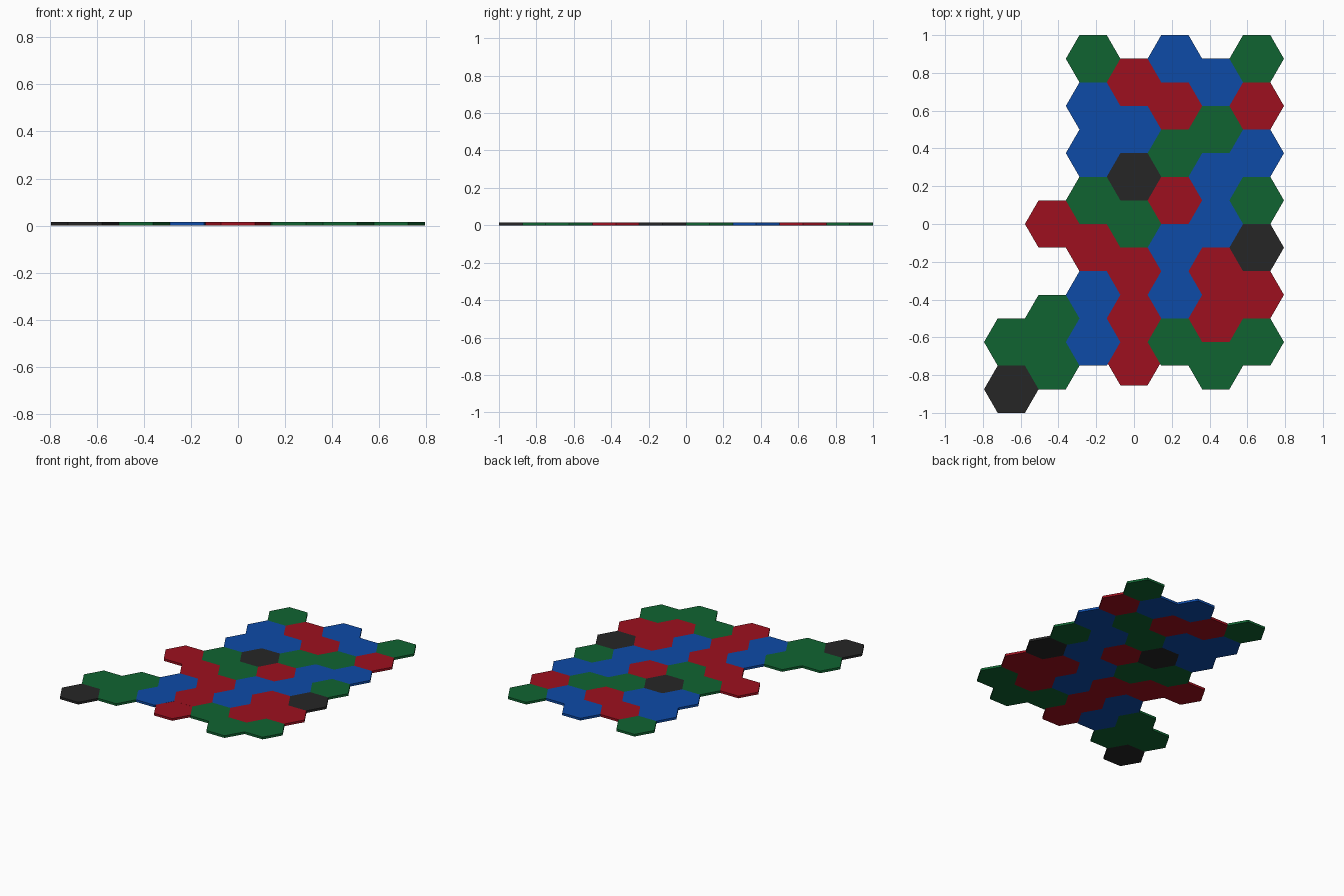
import bpy, bmesh, math

if "Cube" in bpy.data.objects:
    bpy.data.objects.remove(bpy.data.objects["Cube"])

FLAT = 0.25                        # tile size, flat to flat
RADIUS = FLAT / math.sqrt(3)       # tile size, centre to corner
THICK = 0.016

COLOURS = {
    "R": ("red", (0.34, 0.005, 0.013, 1)),
    "G": ("green", (0.005, 0.127, 0.031, 1)),
    "B": ("blue", (0.004, 0.070, 0.390, 1)),
    "K": ("black", (0.019, 0.019, 0.019, 1)),
}

# Tile colours per column, left to right, listed from back to front
COLUMNS = [
    "......GK",
    "...R.GG",
    "GBBGRBB",
    "RBKGRRR",
    "BRGRBBG",
    "BGBBRRG",
    "GRBGKRG",
]


def tile_mesh(name, rgba):
    """Flat-topped hexagonal slab standing on z = 0."""
    bm = bmesh.new()
    ring = [bm.verts.new((RADIUS * math.cos(math.radians(60 * i)),
                          RADIUS * math.sin(math.radians(60 * i)), 0))
            for i in range(6)]
    base = bm.faces.new(ring)
    top = bmesh.ops.extrude_face_region(bm, geom=[base], use_keep_orig=True)["geom"]
    bmesh.ops.translate(bm, vec=(0, 0, THICK),
                        verts=[g for g in top if isinstance(g, bmesh.types.BMVert)])
    bmesh.ops.recalc_face_normals(bm, faces=bm.faces)
    mesh = bpy.data.meshes.new(name + "_tile")
    bm.to_mesh(mesh)
    bm.free()
    mat = bpy.data.materials.new(name)
    mat.diffuse_color = rgba
    mat.use_nodes = True
    mat.node_tree.nodes["Principled BSDF"].inputs["Base Color"].default_value = mat.diffuse_color
    mesh.materials.append(mat)
    return mesh


meshes = {k: tile_mesh(*v) for k, v in COLOURS.items()}

# Lay the board: odd columns are offset by half a tile
for c, column in enumerate(COLUMNS):
    for r, key in enumerate(column):
        if key == ".":
            continue
        tile = bpy.data.objects.new(f"{COLOURS[key][0]}_hex_tile", meshes[key])
        x = (c - 3) * 1.5 * RADIUS
        y = 0.875 - FLAT * r - (c % 2) * FLAT / 2
        tile.location = (x, y, 0)
        # The front tile of the middle column is pushed slightly inwards,
        # tucked a hair below its neighbours
        if c == 3 and r == 6:
            tile.location.y += 0.021
            tile.scale.z = 0.98
        bpy.context.collection.objects.link(tile)
